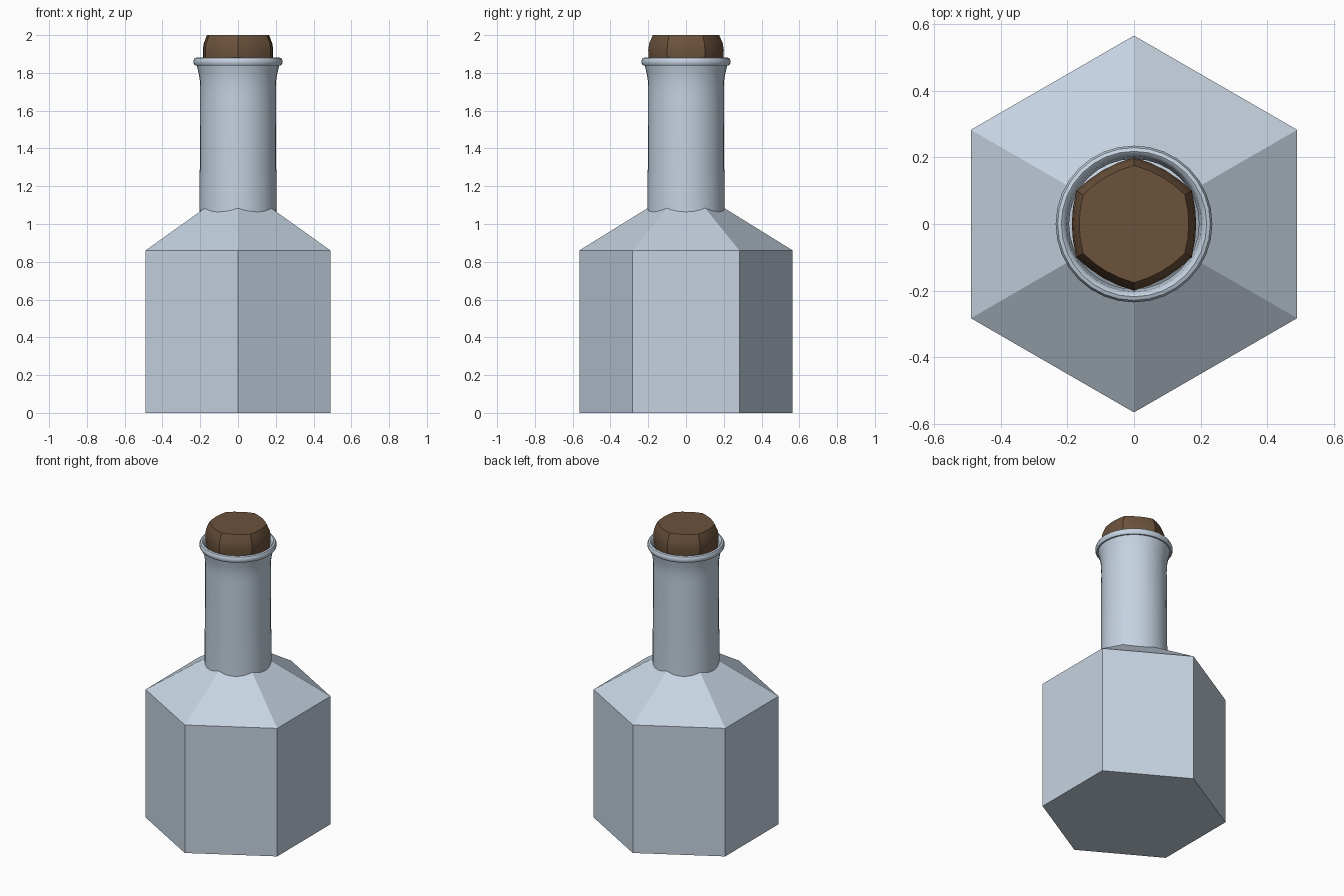
import bpy, math

if "Cube" in bpy.data.objects:
    bpy.data.objects.remove(bpy.data.objects["Cube"])


def material(name, rgb):
    m = bpy.data.materials.new(name)
    m.diffuse_color = (*rgb, 1)
    m.use_nodes = True
    m.node_tree.nodes["Principled BSDF"].inputs["Base Color"].default_value = m.diffuse_color
    return m


def lathe(name, profile, sides, mat, radius=lambda a: 1.0, cap_bottom=False,
          cap_top=False, smooth=None):
    """Turn (radius, z) points around z; radius(angle) shapes the section."""
    verts, faces = [], []
    for r, z in profile:
        for i in range(sides):
            a = math.pi / 2 + 2 * math.pi * i / sides
            k = r * radius(a)
            verts.append((k * math.cos(a), k * math.sin(a), z))
    for j in range(len(profile) - 1):
        for i in range(sides):
            n = (i + 1) % sides
            lo, hi = j * sides, (j + 1) * sides
            faces.append((lo + i, lo + n, hi + n, hi + i))
    if cap_bottom:
        faces.append(tuple(reversed(range(sides))))
    if cap_top:
        faces.append(tuple(range(len(verts) - sides, len(verts))))
    me = bpy.data.meshes.new(name)
    me.from_pydata(verts, [], faces)
    me.materials.append(mat)
    ob = bpy.data.objects.new(name, me)
    bpy.context.collection.objects.link(ob)
    if smooth:
        bpy.ops.object.select_all(action='DESELECT')
        ob.select_set(True)
        bpy.context.view_layer.objects.active = ob
        bpy.ops.object.shade_smooth_by_angle(angle=math.radians(smooth))
    return ob


glass = material("pale blue glass", (0.56, 0.65, 0.75))
cork = material("brown cork", (0.15, 0.085, 0.045))

# Six-sided body with sloping shoulders
lathe("bottle_body", [(0.565, 0), (0.565, 0.86), (0.2, 1.086)], 6, glass,
      cap_bottom=True)

# Round open neck, flaring out below the lip
lathe("bottle_neck", [(0.204, 1.04), (0.2, 1.7), (0.202, 1.76),
                      (0.209, 1.8), (0.22, 1.845)], 32, glass, smooth=35)

# Rolled lip, turning back into the mouth
lathe("bottle_lip", [(0.215, 1.84), (0.228, 1.84), (0.235, 1.85),
                     (0.235, 1.866), (0.229, 1.878), (0.218, 1.882),
                     (0.209, 1.876), (0.203, 1.86), (0.195, 1.8)],
      32, glass, smooth=40)


# Stopper: a hexagon with slightly bulging sides
def bulged_hex(a):
    t = (a - math.pi / 2) % (math.pi / 3) - math.pi / 6
    flat = math.cos(math.pi / 6) / math.cos(t)
    return 0.5 * flat + 0.5


lathe("stopper", [(0.17, 1.72), (0.19, 1.83), (0.198, 1.88), (0.2, 1.92),
                  (0.195, 1.955), (0.176, 2.0)], 24, cork, bulged_hex,
      cap_bottom=True, cap_top=True, smooth=22)
